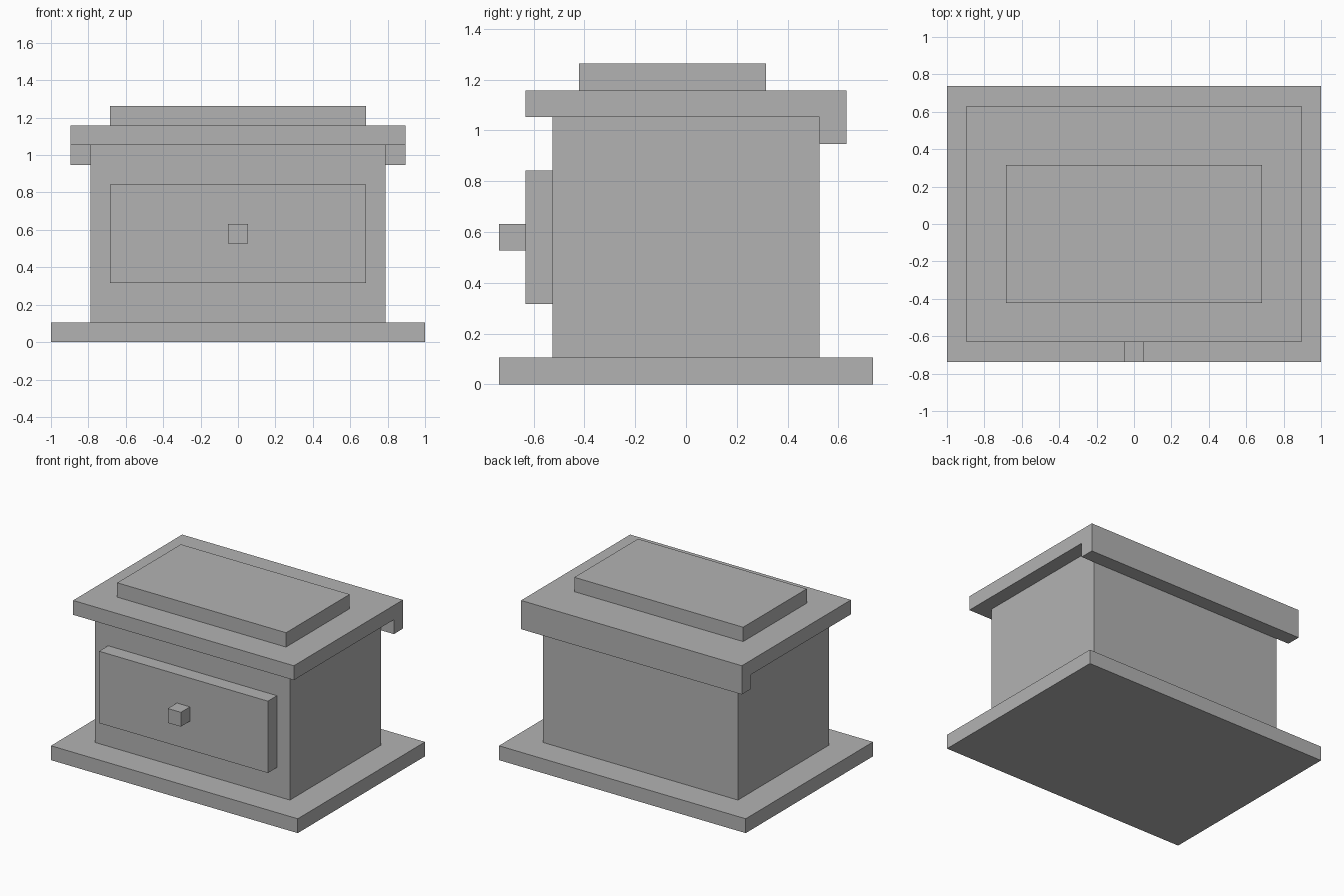
import bpy
import bmesh
from mathutils import Vector

# Everything sits on a regular grid: the base is nineteen cells wide
U = 2 / 19

if "Cube" in bpy.data.objects:
    bpy.data.objects.remove(bpy.data.objects["Cube"], do_unlink=True)

grey = bpy.data.materials.new("plain grey")
grey.use_nodes = True
colour = (0.45, 0.45, 0.45, 1)
grey.diffuse_color = colour
grey.node_tree.nodes["Principled BSDF"].inputs["Base Color"].default_value = colour


def extrude_profile(name, width, profile):
    """Sweep a side profile of (y, z) cells across a width centred on x = 0."""
    bm = bmesh.new()
    verts = [bm.verts.new((-width / 2 * U, y * U, z * U)) for y, z in profile]
    side = bm.faces.new(verts)
    swept = bmesh.ops.extrude_face_region(bm, geom=[side])["geom"]
    moved = [v for v in swept if isinstance(v, bmesh.types.BMVert)]
    bmesh.ops.translate(bm, verts=moved, vec=Vector((width * U, 0, 0)))
    bmesh.ops.recalc_face_normals(bm, faces=bm.faces)
    mesh = bpy.data.meshes.new(name)
    bm.to_mesh(mesh)
    bm.free()
    mesh.materials.append(grey)
    obj = bpy.data.objects.new(name, mesh)
    bpy.context.collection.objects.link(obj)
    return obj


def block(name, width, y0, y1, z0, z1):
    return extrude_profile(name, width, [(y0, z0), (y1, z0), (y1, z1), (y0, z1)])


# Base and main body
block("base_plinth", 19, -7, 7, 0, 1)
block("body", 15, -5, 5, 1, 10)

# Drawer front and its knob
block("front_panel", 13, -6, -5, 3, 8)
block("front_knob", 1, -7, -6, 5, 6)

# Overhanging lid with a lip hanging down behind the body
extrude_profile("lid", 17, [(-6, 10), (5, 10), (5, 9), (6, 9), (6, 11), (-6, 11)])

# Raised panel on the lid
block("top_panel", 13, -4, 3, 11, 12)
